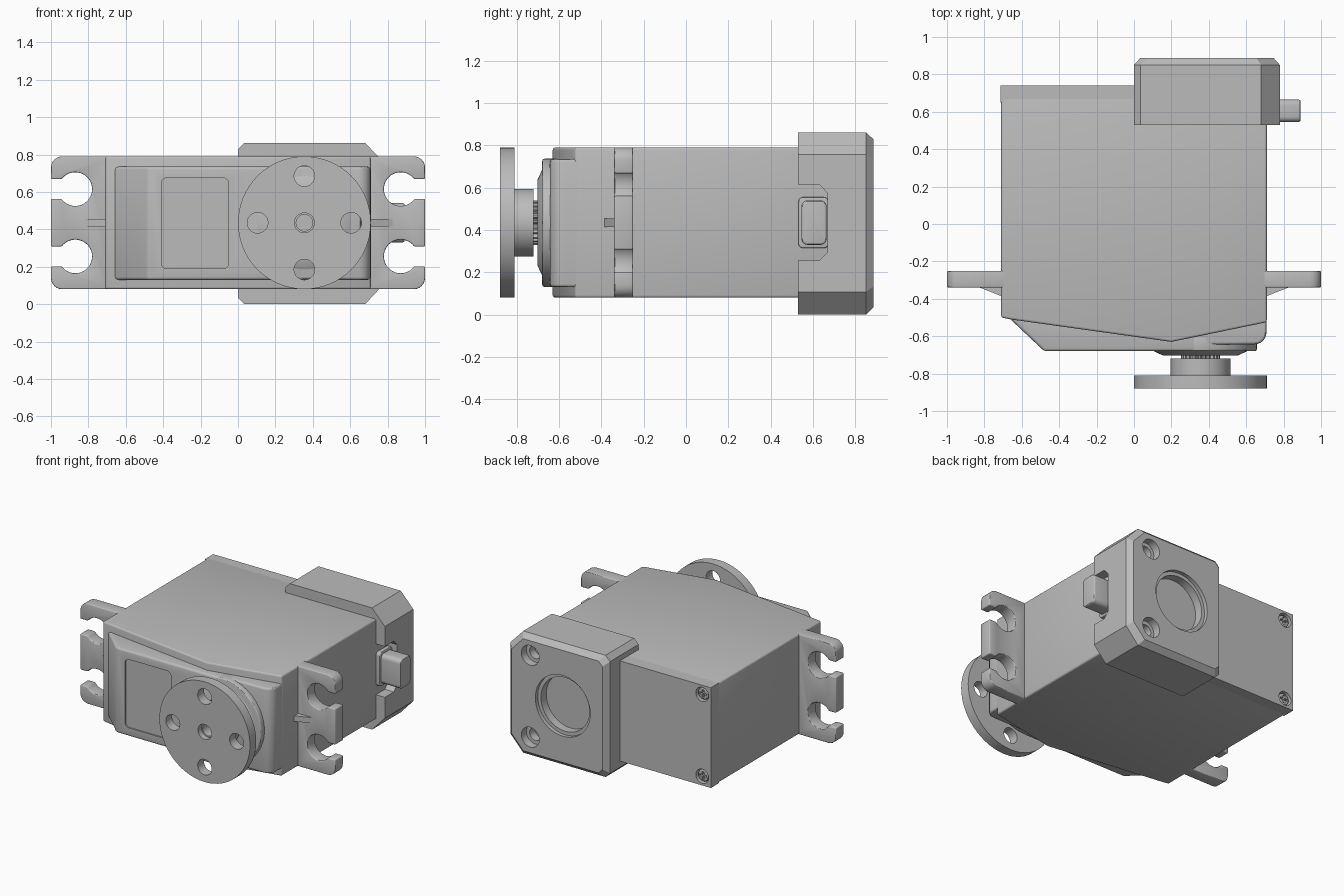
import bpy, bmesh
from math import sin, cos, radians

cube = bpy.data.objects.get("Cube")
if cube:
    bpy.data.objects.remove(cube, do_unlink=True)

grey = bpy.data.materials.new("grey plastic")
grey.use_nodes = True
COLOUR = (0.5, 0.5, 0.5, 1)
grey.diffuse_color = COLOUR
grey.node_tree.nodes["Principled BSDF"].inputs["Base Color"].default_value = COLOUR

MID = 0.435          # height of the centre line
SHAFT = 0.355        # x of the output shaft
AXES = {"x": lambda a, b, d: (d, a, b),
        "y": lambda a, b, d: (a, d, b),
        "z": lambda a, b, d: (a, b, d)}


def arc(cx, cy, r, start, end, n=12):
    angles = [radians(start + (end - start) * i / n) for i in range(n + 1)]
    return [(cx + r * cos(t), cy + r * sin(t)) for t in angles]


def circle(cx, cy, r, n=64):
    return arc(cx, cy, r, 0, 360, n)[:-1]


def rounded(x0, x1, y0, y1, r):
    return (arc(x1 - r, y1 - r, r, 0, 90, 6) + arc(x0 + r, y1 - r, r, 90, 180, 6)
            + arc(x0 + r, y0 + r, r, 180, 270, 6) + arc(x1 - r, y0 + r, r, 270, 360, 6))


def rect(x0, x1, y0, y1):
    return [(x0, y0), (x1, y0), (x1, y1), (x0, y1)]


def loft(name, axis, layers, bevel=0.0):
    """Skin a stack of (outline, depth) layers and close both ends."""
    bm = bmesh.new()
    rings = [[bm.verts.new(AXES[axis](a, b, d)) for a, b in pts] for pts, d in layers]
    n = len(rings[0])
    for low, high in zip(rings, rings[1:]):
        for i in range(n):
            j = (i + 1) % n
            bm.faces.new((low[i], low[j], high[j], high[i]))
    bm.faces.new(rings[0][::-1])
    bm.faces.new(rings[-1])
    bmesh.ops.recalc_face_normals(bm, faces=bm.faces)
    mesh = bpy.data.meshes.new(name)
    bm.to_mesh(mesh)
    bm.free()
    mesh.materials.append(grey)
    ob = bpy.data.objects.new(name, mesh)
    bpy.context.collection.objects.link(ob)
    if bevel:
        mod = ob.modifiers.new("edges", "BEVEL")
        mod.width, mod.segments, mod.angle_limit = bevel, 3, radians(30)
    return finish(ob)


def finish(ob):
    """Apply the modifiers and shade with sharp edges kept."""
    bpy.ops.object.select_all(action="DESELECT")
    bpy.context.view_layer.objects.active = ob
    ob.select_set(True)
    for mod in list(ob.modifiers):
        bpy.ops.object.modifier_apply(modifier=mod.name)
    bpy.ops.object.shade_smooth_by_angle(angle=radians(30))
    return ob


def prism(name, axis, pts, lo, hi, bevel=0.0):
    return loft(name, axis, [(pts, lo), (pts, hi)], bevel)


def cut(ob, axis, pts, lo, hi):
    cutter = prism("cutter", axis, pts, lo, hi)
    cutter.hide_render = True
    mod = ob.modifiers.new("cut", "BOOLEAN")
    mod.operation, mod.solver, mod.object = "DIFFERENCE", "EXACT", cutter
    finish(ob)
    bpy.data.objects.remove(cutter, do_unlink=True)


# Main case with its shallow V-shaped front
case = [(-.71, .68), (-.71, -.5), (-.66, -.51), (.2, -.63), (.71, -.525), (.71, .68)]
prism("case", "z", case, .08, .79, .012)

# Raised front cover, its rounded end and the bearing boss
cover = [(-.66, -.4), (-.66, -.51), (-.48, -.68), (SHAFT, -.68), (SHAFT, -.645)]
cover += arc(.645, -.58, .063, -90, 0, 6) + [(.708, -.4)]
front_cover = prism("front_cover", "z", cover, .13, .735, .015)
cut(front_cover, "y", rounded(-.41, -.05, .19, .675, .03), -.7, -.67)
prism("cover_round_end", "y", circle(SHAFT, MID, .302), -.68, -.6, .012)
loft("bearing_boss", "y", [(circle(SHAFT, MID, .25), -.67), (circle(SHAFT, MID, .25), -.68),
                           (circle(SHAFT, MID, .2), -.703)])

# Splined output shaft
spline = [circle(SHAFT, MID, .105 if i % 4 < 2 else .09, 96)[i] for i in range(96)]
prism("spline_shaft", "y", spline, -.74, -.69)

# Round horn with hub, four holes and a centre screw well
horn = loft("round_horn", "y", [(circle(SHAFT, MID, r), y) for r, y in
                                ((.16, -.72), (.16, -.81), (.355, -.81), (.355, -.88))])
for dx, dz in ((.25, 0), (-.25, 0), (0, .25), (0, -.25)):
    cut(horn, "y", circle(SHAFT + dx, MID + dz, .055, 32), -.9, -.78)
cut(horn, "y", circle(SHAFT, MID, .053, 32), -.9, -.84)
cut(horn, "y", circle(SHAFT, MID, .044, 32), -.86, -.76)

# Mounting ears with open keyhole slots, and their ribs
for side, s in (("left", 1), ("right", -1)):
    ear = [(.68, .08)] + arc(.94, .14, .06, -90, 0, 6)
    for z in (MID - .18, MID + .18):
        ear += [(1, z - .053)] + arc(.87, z, .09, -36, -324, 32) + [(1, z + .053)]
    ear += arc(.94, .73, .06, 0, 90, 6) + [(.68, .79)]
    prism(side + "_mounting_ear", "y", [(s * x, z) for x, z in ear], -.34, -.25, .007)
    rib = [(.69, -.33), (.83, -.338), (.69, -.393)]
    prism(side + "_ear_rib", "z", [(s * x, y) for x, y in rib], MID - .02, MID + .02)

# Back cover with two recessed cross-head screws
back = prism("back_cover", "y", rect(-.713, .71, .08, .79), .65, .74)
for label, z in (("lower", MID - .29), ("upper", MID + .29)):
    cut(back, "y", circle(-.645, z, .05, 32), .70, .8)
    screw = prism(label + "_case_screw", "y", circle(-.645, z, .041, 32), .69, .73, .008)
    for w, h in ((.028, .007), (.007, .028)):
        cut(screw, "y", rect(-.645 - w, -.645 + w, z - h, z + h), .712, .8)

# Chamfered rear housing
outline = [(0, .035), (.035, 0), (.68, 0), (.78, .107), (.78, .757), (.68, .862),
           (.035, .862), (0, .827)]
small = [(.39 + (x - .39) * .915, MID + (z - MID) * .92) for x, z in outline]
housing = loft("rear_housing", "y", [(outline, .53), (outline, .85), (small, .887)])
cut(housing, "y", circle(.345, MID, .215), .86, 1)
cut(housing, "y", circle(.345, MID, .19), .80, 1)
for z in (MID - .29, MID + .29):
    cut(housing, "y", circle(.6, z, .07, 32), .83, 1)
    cut(housing, "y", circle(.6, z, .045, 32), .77, 1)
notch = [(.5, .255), (.63, .255), (.668, .295), (.668, .575), (.63, .615), (.5, .615)]
cut(housing, "x", notch, .69, .9)

# Side connector with its flange
prism("connector_flange", "x", rounded(.532, .672, .315, .555, .02), .70, .74, .006)
prism("side_connector", "x", rounded(.545, .665, .33, .54, .03), .70, .89, .01)
